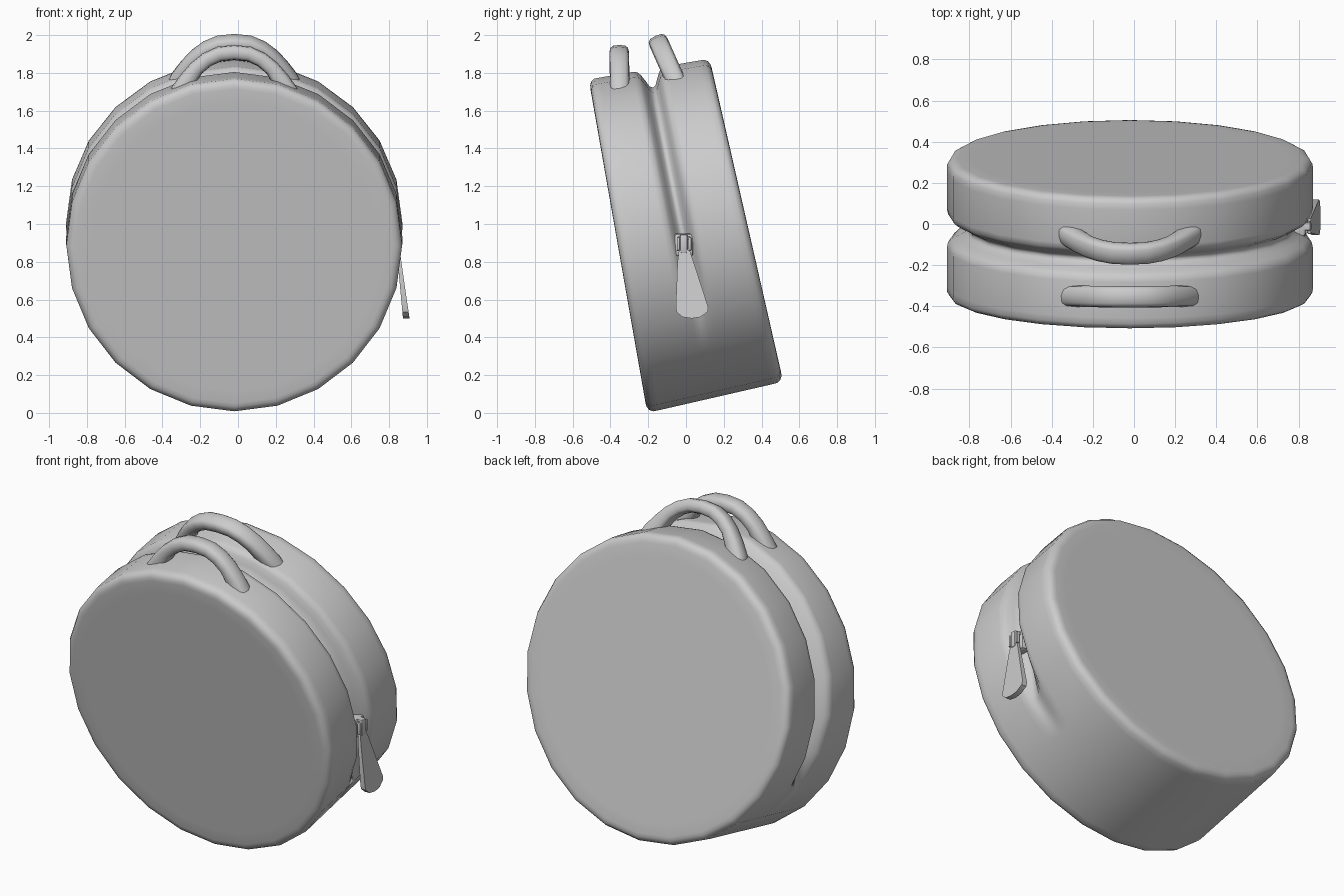
import bpy, bmesh, math
from mathutils import Vector

if "Cube" in bpy.data.objects:
    bpy.data.objects.remove(bpy.data.objects["Cube"])

grey = bpy.data.materials.new("light grey")
grey.diffuse_color = (0.6, 0.6, 0.6, 1)
grey.use_nodes = True
grey.node_tree.nodes["Principled BSDF"].inputs["Base Color"].default_value = grey.diffuse_color
CX = -0.02


def finish(name, bm, angle=180):
    bmesh.ops.recalc_face_normals(bm, faces=bm.faces[:])
    me = bpy.data.meshes.new(name)
    bm.to_mesh(me)
    bm.free()
    ob = bpy.data.objects.new(name, me)
    bpy.context.collection.objects.link(ob)
    me.materials.append(grey)
    bpy.ops.object.select_all(action='DESELECT')
    ob.select_set(True)
    bpy.context.view_layer.objects.active = ob
    bpy.ops.object.shade_smooth_by_angle(angle=math.radians(angle))
    return ob


def loft(bm, rings):
    """Skin a list of closed point rings and cap both ends."""
    vr = [[bm.verts.new(p) for p in r] for r in rings]
    n = len(vr[0])
    for a, b in zip(vr, vr[1:]):
        for i in range(n):
            bm.faces.new((a[i], a[(i + 1) % n], b[(i + 1) % n], b[i]))
    bm.faces.new(vr[0])
    bm.faces.new(vr[-1])


# Round case: leaning drum, thicker at the bottom, with a zip groove over the top
SIDES = 24
front = (Vector((CX, -0.205, 0.0)), Vector((CX, -0.515, 1.765)))
back = (Vector((CX, 0.515, 0.165)), Vector((CX, 0.125, 1.875)))


def disc_point(ends, a, inset):
    lo, hi = ends
    up = (hi - lo) / 2
    r = 1 - inset / 0.885
    return (lo + hi) / 2 + Vector((0.89 * r * math.cos(a), 0, 0)) + up * r * math.sin(a)


# (position through the case, rim inset, groove depth)
rim = [(0, 0.12, 0), (0, 0.05, 0), (0.004, 0.03, 0), (0.018, 0.012, 0), (0.045, 0.001, 0), (0.09, 0, 0)]
lip = [(0.36, 0, 0), (0.40, 0, 0.006), (0.425, 0, 0.025), (0.45, 0, 0.055), (0.475, 0, 0.09)]
half = rim + lip
profile = half + [(0.5, 0, 0.10)] + [(1 - t, i, g) for t, i, g in reversed(half)]
rings = []
for t, inset, groove in profile:
    ring = []
    for k in range(SIDES):
        a = 2 * math.pi * k / SIDES
        fade = min(1, max(0, (math.sin(a) + 0.5) / 0.24))
        d = inset + groove * fade
        ring.append(disc_point(front, a, d).lerp(disc_point(back, a, d), t))
    rings.append(ring)
bm = bmesh.new()
loft(bm, rings)
finish("round_case", bm)


# Carry handles: oval section swept along an arch
def handle(name, y, z, lean):
    path = [(0.31, -0.07), (0.285, 0.0), (0.245, 0.065), (0.20, 0.125), (0.145, 0.17), (0.08, 0.20), (0, 0.208)]
    path = [(-x, h) for x, h in path] + [p for p in reversed(path[:-1])]
    rings = []
    for i, (x, h) in enumerate(path):
        p, q = path[max(i - 1, 0)], path[min(i + 1, len(path) - 1)]
        tan = Vector((q[0] - p[0], q[1] - p[1])).normalized()
        # feet are a little wider than the grip
        thick = 0.04 + 0.02 * max(0, 1 - (h + 0.07) / 0.2)
        ring = []
        for k in range(12):
            a = 2 * math.pi * k / 12
            c, s = math.cos(a), math.sin(a)
            u = 0.052 * math.copysign(abs(c) ** 0.7, c)
            v = thick * math.copysign(abs(s) ** 0.7, s)
            px, ph = x - tan.y * v, h + tan.x * v
            ring.append((CX + px, y + u * math.cos(lean) - ph * math.sin(lean),
                         z + u * math.sin(lean) + ph * math.cos(lean)))
        rings.append(ring)
    bm = bmesh.new()
    loft(bm, rings)
    finish(name, bm, 50)


handle("front_handle", -0.35, 1.70, math.radians(1))
handle("rear_handle", -0.06, 1.77, math.radians(24))


# Zip slider: rounded block in the groove with a bridge over it
def block(name, loc, size, bevel):
    bm = bmesh.new()
    bmesh.ops.create_cube(bm, size=1)
    for v in bm.verts:
        v.co = Vector(v.co[i] * size[i] + loc[i] for i in range(3))
    bmesh.ops.bevel(bm, geom=bm.edges[:], offset=bevel, segments=2, profile=0.5, affect='EDGES')
    return finish(name, bm, 40)


block("zip_slider", (0.805, -0.012, 0.89), (0.06, 0.10, 0.12), 0.015)
block("slider_bridge", (0.852, -0.012, 0.895), (0.022, 0.038, 0.10), 0.008)
for z in (0.85, 0.938):
    block("bridge_post", (0.838, -0.012, z), (0.04, 0.038, 0.016), 0.004)

# Pull tab: flared wedge hanging outwards, thicker at its foot
outline = [(-0.036, 0.87), (0.016, 0.87), (0.04, 0.80), (0.118, 0.56), (0.115, 0.535),
           (0.075, 0.507), (0.03, 0.50), (-0.02, 0.508), (-0.05, 0.535), (-0.054, 0.56), (-0.045, 0.80)]
bm = bmesh.new()
rings = []
for side in (-1, 1):
    rings.append([(0.847 + (0.87 - z) * 0.118 + side * (0.008 + (0.87 - z) * 0.025), y, z) for y, z in outline])
loft(bm, rings)
edges = [e for e in bm.edges if len(e.link_faces) == 2 and e.calc_face_angle() > 1.2]
bmesh.ops.bevel(bm, geom=edges, offset=0.004, segments=1, affect='EDGES')
finish("pull_tab", bm, 30)
# Loop joining the tab to the bridge
for y in (-0.04, 0.02):
    block("tab_loop_side", (0.852, y, 0.895), (0.018, 0.016, 0.07), 0.004)
block("tab_loop_top", (0.838, -0.01, 0.925), (0.016, 0.07, 0.016), 0.004)
